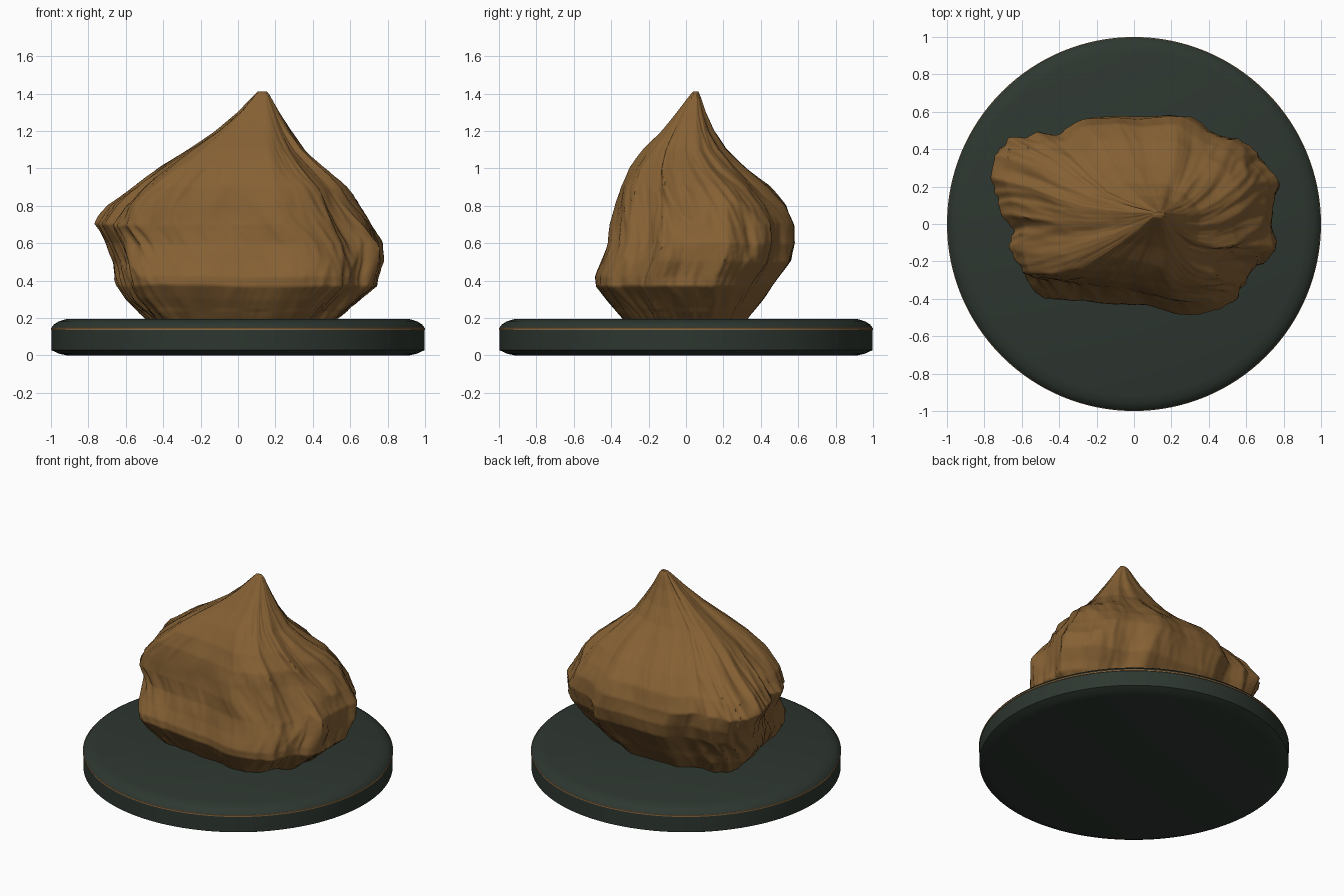
import bpy, bmesh, math
from mathutils import Vector, noise

if "Cube" in bpy.data.objects:
    bpy.data.objects.remove(bpy.data.objects["Cube"])


def material(name, rgb):
    m = bpy.data.materials.new(name)
    m.diffuse_color = (*rgb, 1)
    m.use_nodes = True
    m.node_tree.nodes["Principled BSDF"].inputs["Base Color"].default_value = m.diffuse_color
    return m


GREEN = material("dark green", (0.027, 0.038, 0.030))
GOLD = material("dull gold", (0.27, 0.155, 0.06))
BROWN = material("rock brown", (0.235, 0.118, 0.034))


def loft(name, rings, mat, angle):
    """Skin closed rings of points, bottom to top, and cap both ends."""
    bm = bmesh.new()
    vs = [[bm.verts.new(p) for p in r] for r in rings]
    n = len(vs[0])
    for a, b in zip(vs, vs[1:]):
        for i in range(n):
            j = (i + 1) % n
            bm.faces.new((a[i], a[j], b[j], b[i]))
    bm.faces.new(vs[0][::-1])
    bm.faces.new(vs[-1])
    me = bpy.data.meshes.new(name)
    bm.to_mesh(me)
    bm.free()
    me.materials.append(mat)
    ob = bpy.data.objects.new(name, me)
    bpy.context.collection.objects.link(ob)
    bpy.ops.object.select_all(action='DESELECT')
    ob.select_set(True)
    bpy.context.view_layer.objects.active = ob
    bpy.ops.object.shade_smooth_by_angle(angle=math.radians(angle))
    return ob


def circle(r, z, n=128):
    return [(r * math.cos(2 * math.pi * i / n), r * math.sin(2 * math.pi * i / n), z)
            for i in range(n)]


# Round plinth with softened rims
profile = [(0.915, 0), (0.96, 0.01), (0.997, 0.028), (0.997, 0.148),
           (0.985, 0.165), (0.96, 0.181), (0.915, 0.195)]
loft("plinth", [circle(r, z) for r, z in profile], GREEN, 25)

# Thin gold band round the plinth
loft("gold_band", [circle(0.993, 0.134), circle(1.0, 0.137),
                   circle(1.0, 0.147), circle(0.993, 0.150)], GOLD, 40)

# Rock: one plan outline, refitted to the extents read at each height
outline = [(0.75, 0.24), (0.60, 0.41), (0.42, 0.48), (0.30, 0.575), (0, 0.57),
           (-0.28, 0.575), (-0.40, 0.46), (-0.55, 0.46), (-0.67, 0.43), (-0.77, 0.27),
           (-0.72, 0.08), (-0.65, -0.10), (-0.67, -0.27), (-0.60, -0.36), (-0.30, -0.40),
           (0, -0.43), (0.26, -0.49), (0.42, -0.45), (0.54, -0.38), (0.60, -0.23), (0.73, -0.18)]
# z, x min, x max, y min, y max
levels = [(0.16, -0.45, 0.46, -0.30, 0.30), (0.2, -0.50, 0.52, -0.34, 0.33),
          (0.3, -0.60, 0.64, -0.43, 0.41), (0.37, -0.64, 0.73, -0.485, 0.455),
          (0.42, -0.65, 0.735, -0.485, 0.49), (0.5, -0.67, 0.75, -0.45, 0.55),
          (0.6, -0.71, 0.75, -0.415, 0.58), (0.7, -0.765, 0.70, -0.40, 0.575),
          (0.8, -0.69, 0.63, -0.375, 0.53), (0.9, -0.56, 0.56, -0.35, 0.44),
          (1.0, -0.42, 0.46, -0.30, 0.32), (1.1, -0.27, 0.355, -0.22, 0.215),
          (1.2, -0.12, 0.28, -0.13, 0.15), (1.3, 0.0, 0.22, -0.05, 0.105),
          (1.39, 0.085, 0.17, 0.02, 0.075), (1.41, 0.105, 0.155, 0.038, 0.065)]


def resample(pts, n):
    """Evenly spaced points along a closed polygon, lightly rounded."""
    ps = [Vector(p) for p in pts]
    segs = [(a, b, (b - a).length) for a, b in zip(ps, ps[1:] + ps[:1])]
    total, out = sum(s[2] for s in segs), []
    for k in range(n):
        d = total * k / n
        for a, b, l in segs:
            if d <= l:
                out.append(a.lerp(b, d / l))
                break
            d -= l
    for _ in range(8):
        out = [(out[i - 1] + 2 * out[i] + out[(i + 1) % n]) / 4 for i in range(n)]
    return out


def extents(z):
    for a, b in zip(levels, levels[1:]):
        if z <= b[0]:
            t = (z - a[0]) / (b[0] - a[0])
            return [p + (q - p) * t for p, q in zip(a[1:], b[1:])]
    return levels[-1][1:]


plan = resample(outline, 300)
rings = []
STEPS = 130
for s in range(STEPS + 1):
    z = 0.16 + 1.25 * s / STEPS
    x0, x1, y0, y1 = extents(z)
    ring = []
    for p in plan:
        u, v = (p.x + 0.77) / 1.52, (p.y + 0.485) / 1.06
        # Folds run up the slope with a slight twist, strongest at both ends
        a = 0.35 * z
        c = Vector((math.cos(a) * p.x - math.sin(a) * p.y,
                    math.sin(a) * p.x + math.cos(a) * p.y, 0))
        q = Vector((c.x * 5, c.y * 7, z * 2.2))
        fold = 0.35 - abs(noise.noise(q)) * 1.2
        fine = 0.35 - abs(noise.noise(Vector((c.x * 15, c.y * 18, z * 4))))
        lump = noise.noise(Vector((p.x * 4, p.y * 4, z * 5 + 9)))
        ends = min(1, max(0.25, (abs(p.x) - 0.2) * 2.5))
        size = min(1, (x1 - x0) / 1.2) ** 1.2
        d = size * (0.05 * ends * fold + 0.028 * ends * fine + 0.018 * lump)
        out = Vector((p.x, p.y * 1.4)).normalized()
        ring.append((x0 + (x1 - x0) * u + out.x * d, y0 + (y1 - y0) * v + out.y * d,
                     z + size * 0.012 * lump * (s > 8)))
    rings.append(ring)
loft("rock", rings, BROWN, 60)
